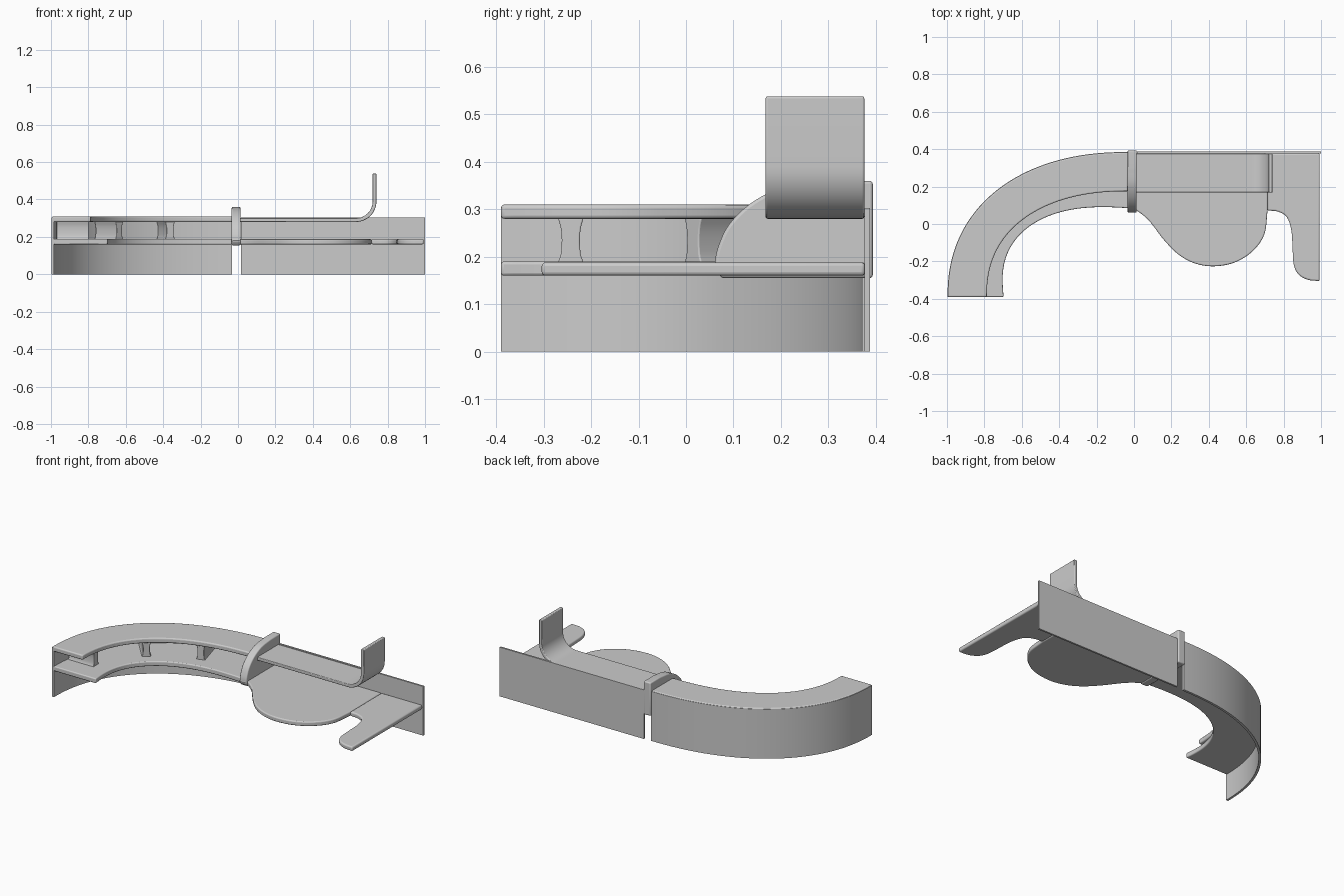
import bpy, bmesh, math
from mathutils import Vector

if "Cube" in bpy.data.objects:
    bpy.data.objects.remove(bpy.data.objects["Cube"])


def finish(ob, bevel=0.0):
    bpy.ops.object.select_all(action='DESELECT')
    bpy.context.view_layer.objects.active = ob
    ob.select_set(True)
    if bevel:
        m = ob.modifiers.new("bevel", 'BEVEL')
        m.width, m.segments, m.limit_method = bevel, 3, 'ANGLE'
        m.angle_limit = math.radians(40)
    bpy.ops.object.shade_smooth_by_angle(angle=math.radians(35))


def prism(name, outline, vec, bevel=0.0):
    """Extrude a closed 3D outline along vec."""
    bm = bmesh.new()
    f = bm.faces.new([bm.verts.new(p) for p in outline])
    r = bmesh.ops.extrude_face_region(bm, geom=[f])
    bmesh.ops.translate(bm, vec=vec, verts=[v for v in r["geom"] if isinstance(v, bmesh.types.BMVert)])
    bmesh.ops.recalc_face_normals(bm, faces=bm.faces)
    me = bpy.data.meshes.new(name)
    bm.to_mesh(me)
    bm.free()
    ob = bpy.data.objects.new(name, me)
    bpy.context.collection.objects.link(ob)
    finish(ob, bevel)
    return ob


def box(name, lo, hi, bevel=0.0):
    x0, y0, z0 = lo
    x1, y1, z1 = hi
    return prism(name, [(x0, y0, z0), (x1, y0, z0), (x1, y1, z0), (x0, y1, z0)], (0, 0, z1 - z0), bevel)


def smooth(pts, n=6):
    """Catmull-Rom through the points."""
    p = [Vector(q) for q in pts]
    p = [2 * p[0] - p[1]] + p + [2 * p[-1] - p[-2]]
    out = []
    for i in range(1, len(p) - 2):
        a, b, c, d = p[i - 1:i + 3]
        for k in range(n):
            t = k / n
            out.append(0.5 * (2 * b + (c - a) * t + (2 * a - 5 * b + 4 * c - d) * t * t
                              + (3 * b - a - 3 * c + d) * t ** 3))
    return out + [p[-2]]


# Curved counter: quarter superellipse with offsets toward the inside
A, B, CX, CY, P = 0.965, 0.775, -0.032, -0.39, 2.22


def arc(t, off):
    c, s = max(math.cos(t), 0.0), math.sin(t)
    n = Vector((c ** (2 - 2 / P) / A, -s ** (2 - 2 / P) / B)).normalized()
    return Vector((CX - A * c ** (2 / P), CY + B * s ** (2 / P))) + n * off, n


def band(name, off0, off1, z0, z1, dip=0.0, bevel=0.0, n=40):
    ts = [math.pi / 2 * i / n for i in range(n + 1)]
    outer = [arc(t, off0)[0] for t in ts]
    inner = [arc(t, off1 - dip * math.sin(2 * t))[0] for t in reversed(ts)]
    return prism(name, [(p.x, p.y, z0) for p in outer + inner], (0, 0, z1 - z0), bevel)


band("curved_front_wall", 0.0, 0.014, 0.0, 0.305)
band("curved_counter_top", 0.002, 0.21, 0.28, 0.31, 0.0, 0.007)
band("curved_work_shelf", 0.01, 0.30, 0.16, 0.19, 0.04, 0.006)

# Waisted brackets between shelf and counter
side = smooth([(0.027, 0.188), (0.021, 0.205), (0.019, 0.235), (0.021, 0.26), (0.027, 0.282)], 3)
prof = [(w, z) for w, z in side] + [(-w, z) for w, z in reversed(side)]
mid, mid_n = arc(math.radians(43), 0.02)
end, end_n = arc(math.radians(69), 0.02)
for i, (p, n) in enumerate(((Vector((-0.97, -0.243)), Vector((1, 0))), (mid, mid_n), (end, end_n))):
    prism(f"shelf_bracket_{i + 1}", [(p.x - n.y * w, p.y + n.x * w, z) for w, z in prof],
          (n.x * 0.172, n.y * 0.172, 0), 0.003)

# Straight wall
box("straight_front_wall", (0.016, 0.377, 0.0), (1.0, 0.388, 0.303))

# Straight counter top bending up into a screen
R, c = 0.10, (0.63, 0.39)
path = [(0.0, 0.29), (0.6, 0.29)]
path += [(c[0] + R * math.sin(a), c[1] - R * math.cos(a)) for a in
         [math.pi / 2 * i / 12 for i in range(13)]]
path.append((c[0] + R, 0.538))
low, high = [], []
for i, q in enumerate(path):
    d = (Vector(path[min(i + 1, len(path) - 1)]) - Vector(path[max(i - 1, 0)])).normalized()
    nrm = Vector((-d.y, d.x)) * 0.010
    high.append(Vector(q) + nrm)
    low.append(Vector(q) - nrm)
prism("counter_top_with_screen", [(v.x, 0.168, v.y) for v in high + low[::-1]], (0, 0.208, 0), 0.004)

# Desk with rounded table lobe
lobe = smooth([(-0.035, 0.092), (0.005, 0.078), (0.078, 0.02), (0.16, -0.085), (0.24, -0.165), (0.33, -0.212),
               (0.43, -0.226), (0.54, -0.205), (0.635, -0.145), (0.697, -0.055), (0.714, 0.07)])
prism("desk_table", [(v.x, v.y, 0.16) for v in lobe] + [(0.714, 0.378, 0.16), (-0.035, 0.378, 0.16)],
      (0, 0, 0.028), 0.008)
# Side arm of the desk
arm = smooth([(0.714, 0.072), (0.77, 0.066), (0.818, 0.035), (0.842, -0.04), (0.848, -0.14), (0.855, -0.22),
              (0.88, -0.27), (0.93, -0.298), (0.993, -0.305)])
prism("desk_side_arm", [(v.x, v.y, 0.16) for v in arm] + [(0.993, 0.378, 0.16), (0.714, 0.378, 0.16)],
      (0, 0, 0.028), 0.008)

# Divider fin with a curved nose where the two halves meet
nose = smooth([(0.06, 0.175), (0.066, 0.215), (0.09, 0.267), (0.14, 0.315), (0.21, 0.348), (0.30, 0.36)])
prism("divider_fin", [(-0.034, v.x, v.y) for v in nose] + [(-0.034, 0.394, 0.36), (-0.034, 0.394, 0.155),
      (-0.034, 0.075, 0.155)], (0.048, 0, 0), 0.012)
